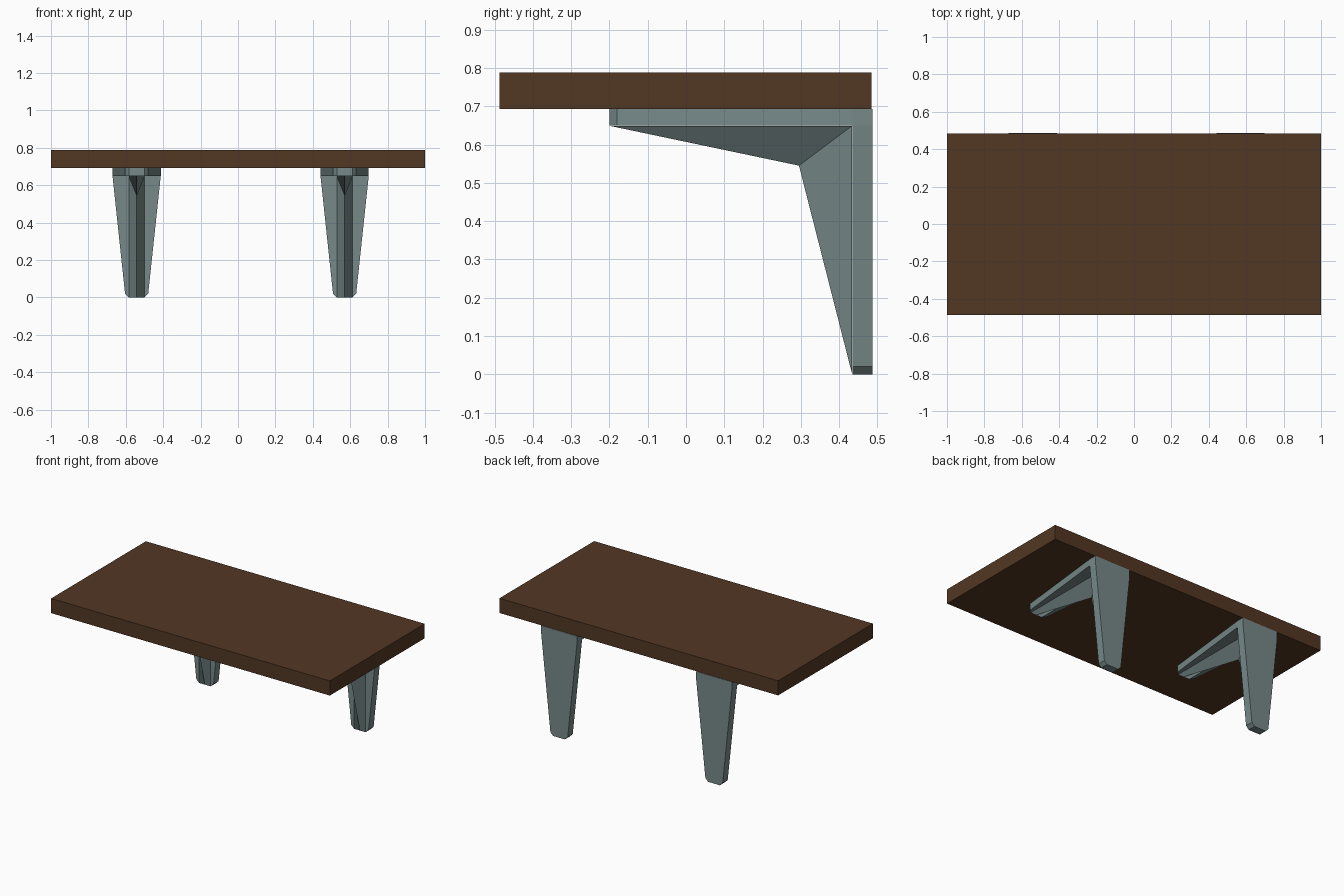
import bpy
import bmesh

if "Cube" in bpy.data.objects:
    bpy.data.objects.remove(bpy.data.objects["Cube"])


def material(name, rgb):
    m = bpy.data.materials.new(name)
    m.diffuse_color = (*rgb, 1.0)
    m.use_nodes = True
    m.node_tree.nodes["Principled BSDF"].inputs["Base Color"].default_value = m.diffuse_color
    return m


WOOD = material("dark brown wood", (0.085, 0.038, 0.017))
METAL = material("grey green metal", (0.185, 0.25, 0.25))


def add_object(name, bm, mat, x=0.0):
    mesh = bpy.data.meshes.new(name)
    bm.to_mesh(mesh)
    bm.free()
    mesh.materials.append(mat)
    ob = bpy.data.objects.new(name, mesh)
    ob.location.x = x
    bpy.context.collection.objects.link(ob)
    return ob


def plate(bm, half, axis, lo, hi):
    """Extrude a mirrored outline of (x, t) points; axis is the thickness direction."""
    outline = half + [(-x, t) for x, t in reversed(half)]
    put = (lambda x, t, d: (x, d, t)) if axis == "y" else (lambda x, t, d: (x, t, d))
    a = [bm.verts.new(put(x, t, lo)) for x, t in outline]
    b = [bm.verts.new(put(x, t, hi)) for x, t in outline]
    faces = [bm.faces.new(a), bm.faces.new(b[::-1])]
    n = len(a)
    for i in range(n):
        j = (i + 1) % n
        faces.append(bm.faces.new((a[j], a[i], b[i], b[j])))
    bmesh.ops.recalc_face_normals(bm, faces=faces)


def bracket(name, x):
    # tapered arm and leg plates with clipped tips
    bm = bmesh.new()
    plate(bm, [(0.042, 0.0), (0.062, 0.02), (0.129, 0.65), (0.129, 0.693)], "y", 0.435, 0.487)
    plate(bm, [(0.042, -0.2), (0.062, -0.18), (0.129, 0.435)], "z", 0.65, 0.693)
    add_object(name + "_bracket", bm, METAL, x)

    # ridged gusset joining arm and leg
    bm = bmesh.new()
    y, z = 0.434, 0.649
    ridge = bm.verts.new((0, 0.295, 0.545))
    foot = bm.verts.new((0, y, 0))
    tip = bm.verts.new((0, -0.2, z))
    for s in (1, -1):
        corner = bm.verts.new((s * 0.042, y, z))
        foot_side = bm.verts.new((s * 0.042, y, 0))
        tip_side = bm.verts.new((s * 0.042, -0.2, z))
        for quad in ((corner, ridge, foot, foot_side), (corner, tip_side, tip, ridge)):
            if s < 0:
                quad = (quad[0],) + quad[:0:-1]
            bm.faces.new(quad)
    add_object(name + "_gusset", bm, METAL, x)


# shelf board
bm = bmesh.new()
bmesh.ops.create_cube(bm, size=1.0)
for v in bm.verts:
    v.co = (v.co.x * 2, v.co.y * 0.971 - 0.0015, 0.7405 + v.co.z * 0.095)
add_object("shelf_board", bm, WOOD)

# two wall brackets
bracket("left", -0.542)
bracket("right", 0.57)
